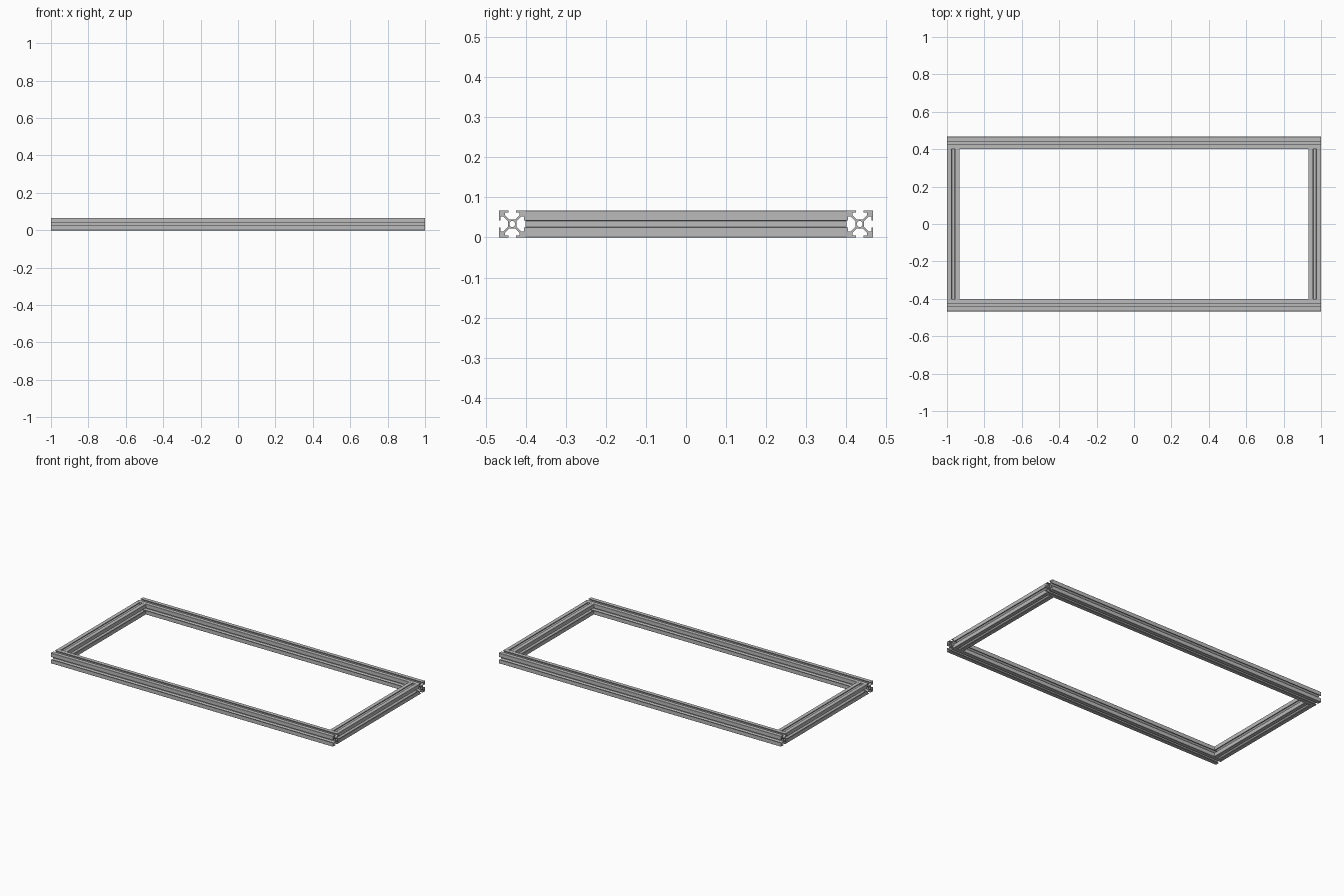
import bpy, bmesh, math
from mathutils import Matrix, Vector

if "Cube" in bpy.data.objects:
    bpy.data.objects.remove(bpy.data.objects["Cube"])

MM = 2.0 / 900.0          # frame is laid out in millimetres, 900 long
SIZE, LENGTH, WIDTH = 30, 900, 420

aluminium = bpy.data.materials.new("aluminium grey")
aluminium.diffuse_color = (0.5, 0.5, 0.5, 1)
aluminium.use_nodes = True
aluminium.node_tree.nodes["Principled BSDF"].inputs["Base Color"].default_value = aluminium.diffuse_color


def section_outline():
    """Slotted square section: one side's slot, repeated four times."""
    half_slot = [(4, 15), (4, 13), (8.25, 13), (8.25, 9.85), (3.4, 5)]
    side = [(14.6, 15)] + half_slot + [(-x, y) for x, y in reversed(half_slot)] + [(-14.6, 15)]
    pts = []
    for k in range(4):
        turn = Matrix.Rotation(k * math.pi / 2, 2)
        pts += [turn @ Vector(p) for p in side]
    return pts


def loop_edges(bm, pts):
    vs = [bm.verts.new((0, p[0] * MM, p[1] * MM)) for p in pts]
    return [bm.edges.new((vs[i], vs[(i + 1) % len(vs)])) for i in range(len(vs))]


def extrusion(name, length, centre, along_y=False):
    bm = bmesh.new()
    # outer outline and round centre bore
    edges = loop_edges(bm, section_outline())
    bore = [(3.4 * math.cos(a), 3.4 * math.sin(a))
            for a in (i * math.tau / 16 for i in range(16))]
    edges += loop_edges(bm, bore)
    bmesh.ops.triangle_fill(bm, edges=edges, use_beauty=True)
    bmesh.ops.translate(bm, verts=bm.verts, vec=(-length * MM / 2, 0, 0))
    # sweep the section along the bar
    new = bmesh.ops.extrude_face_region(bm, geom=bm.faces[:], use_keep_orig=True)["geom"]
    moved = [g for g in new if isinstance(g, bmesh.types.BMVert)]
    bmesh.ops.translate(bm, verts=moved, vec=(length * MM, 0, 0))
    bmesh.ops.recalc_face_normals(bm, faces=bm.faces)
    if along_y:
        bm.transform(Matrix.Rotation(math.pi / 2, 4, 'Z'))
    bm.transform(Matrix.Translation(Vector(centre) * MM))
    mesh = bpy.data.meshes.new(name)
    bm.to_mesh(mesh)
    bm.free()
    mesh.materials.append(aluminium)
    obj = bpy.data.objects.new(name, mesh)
    bpy.context.collection.objects.link(obj)


# long rails run the full length, cross rails fit between them
for s, label in ((-1, "front"), (1, "back")):
    extrusion(label + "_rail", LENGTH, (0, s * (WIDTH - SIZE) / 2, SIZE / 2))
for s, label in ((-1, "left"), (1, "right")):
    extrusion(label + "_rail", WIDTH - 2 * SIZE, (s * (LENGTH - SIZE) / 2, 0, SIZE / 2), True)
